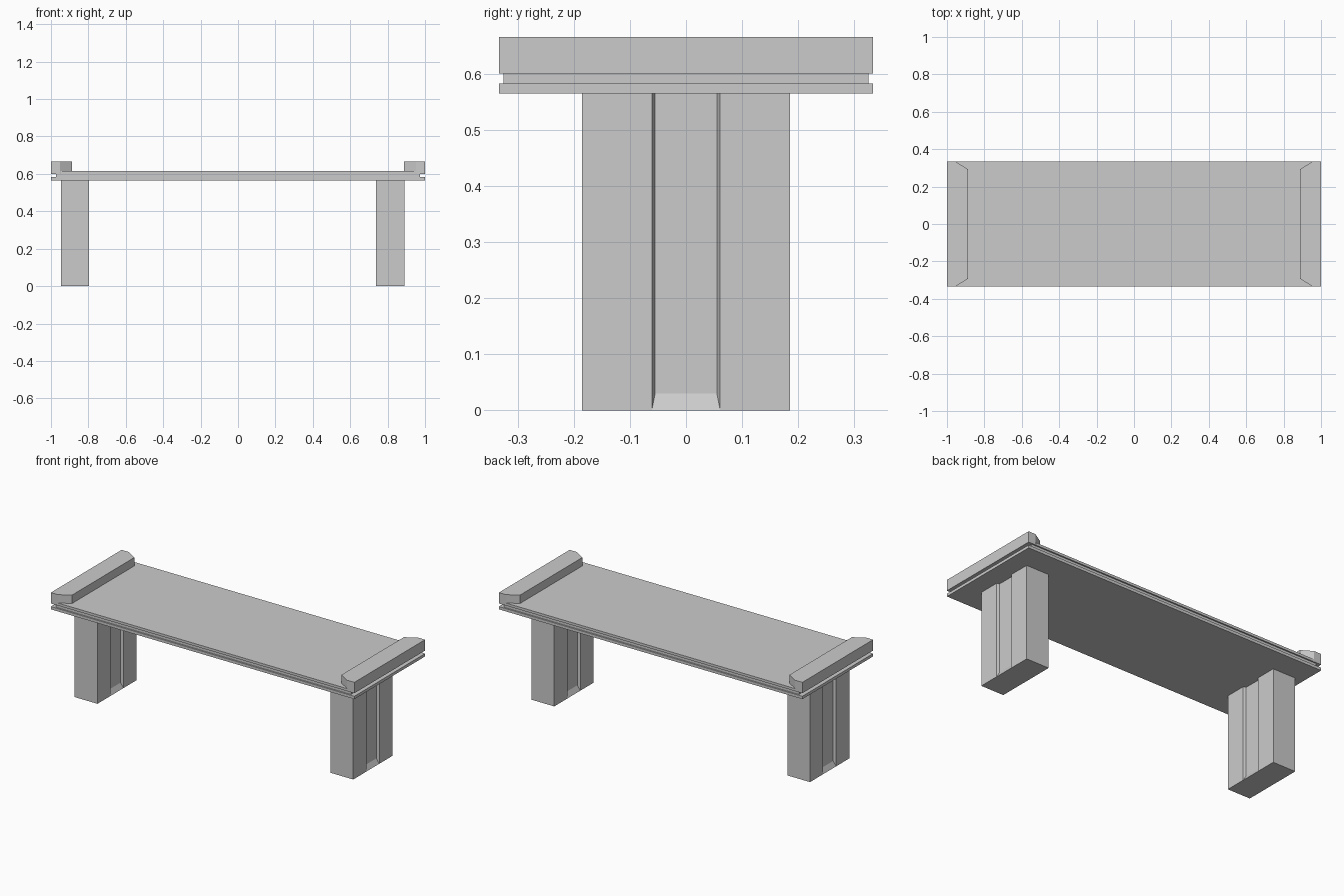
import bpy, bmesh

if "Cube" in bpy.data.objects:
    bpy.data.objects.remove(bpy.data.objects["Cube"])


def finish(name, bm):
    bmesh.ops.recalc_face_normals(bm, faces=bm.faces)
    mesh = bpy.data.meshes.new(name)
    bm.to_mesh(mesh)
    bm.free()
    obj = bpy.data.objects.new(name, mesh)
    bpy.context.collection.objects.link(obj)
    return obj


def prism(name, outline, z0, z1):
    """Extrude a flat outline from z0 up to z1."""
    bm = bmesh.new()
    low = [bm.verts.new((x, y, z0)) for x, y in outline]
    top = [bm.verts.new((x, y, z1)) for x, y in outline]
    bm.faces.new(low)
    bm.faces.new(top)
    for i in range(len(low)):
        j = (i + 1) % len(low)
        bm.faces.new((low[i], low[j], top[j], top[i]))
    return finish(name, bm)


def slab(name, hx, hy, z0, z1):
    return prism(name, [(-hx, -hy), (hx, -hy), (hx, hy), (-hx, hy)], z0, z1)


def leg(name, cx):
    """Block leg with a shallow channel on both broad faces, sloped at its foot."""
    half, height, depth, rise = 0.075, 0.565, 0.016, 0.03
    side = [(half, -0.185), (half, -0.061), (half - depth, -0.055),
            (half - depth, 0.055), (half, 0.061), (half, 0.185)]
    outline = side + [(-x, -y) for x, y in side]
    bm = bmesh.new()
    inner = (2, 3, 8, 9)
    low = [bm.verts.new((cx + x, y, rise if i in inner else 0))
           for i, (x, y) in enumerate(outline)]
    top = [bm.verts.new((cx + x, y, height)) for x, y in outline]
    for i in range(12):
        j = (i + 1) % 12
        bm.faces.new((low[i], low[j], top[j], top[i]))
    bm.faces.new(top)
    bm.faces.new([v for i, v in enumerate(low) if i not in inner])
    for s in (1, 7):  # channel foot slopes
        bm.faces.new(low[s:s + 4])
    return finish(name, bm)


# Layered seat: lower board, recessed core, upper board
slab("lower_board", 1.0, 0.333, 0.565, 0.582)
slab("recessed_core", 0.972, 0.325, 0.582, 0.60)
slab("seat_board", 0.95, 0.333, 0.60, 0.615)

# Raised end rails with clipped inner corners
for label, s in (("left", -1), ("right", 1)):
    half = [(1.0, -0.333), (1.0, 0.333), (0.953, 0.333),
            (0.888, 0.293), (0.888, -0.293), (0.953, -0.333)]
    prism(label + "_end_rail", [(s * x, y) for x, y in half], 0.60, 0.665)

# Legs (the pair sits slightly off centre)
leg("left_leg", -0.872)
leg("right_leg", 0.814)
